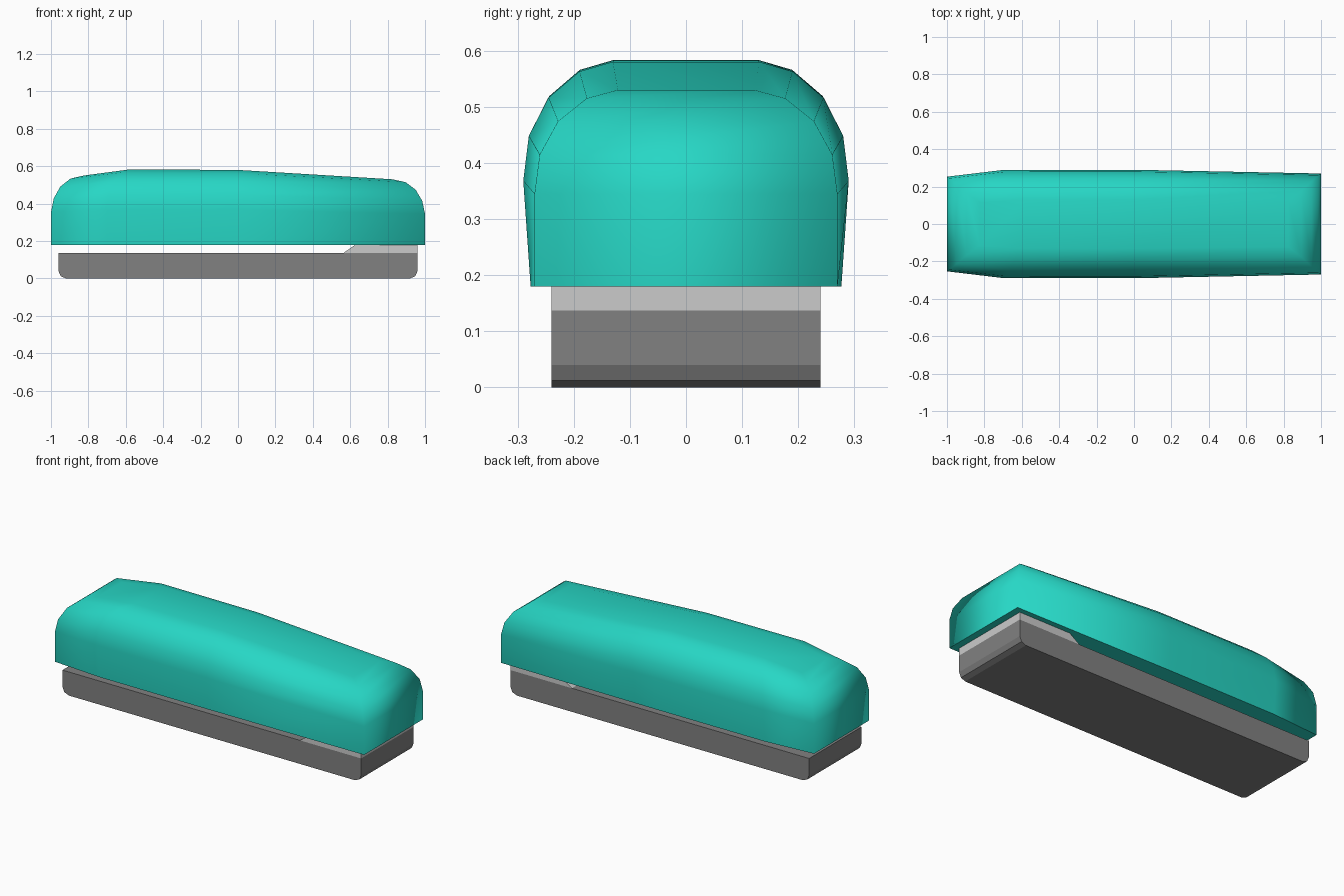
import bpy, bmesh

if "Cube" in bpy.data.objects:
    bpy.data.objects.remove(bpy.data.objects["Cube"])


def material(name, rgb):
    m = bpy.data.materials.new(name)
    m.diffuse_color = (*rgb, 1)
    m.use_nodes = True
    m.node_tree.nodes["Principled BSDF"].inputs["Base Color"].default_value = m.diffuse_color
    return m


teal = material("teal", (0.02, 0.68, 0.56))
dark_grey = material("dark grey", (0.22, 0.22, 0.22))
light_grey = material("light grey", (0.60, 0.60, 0.60))


def finish(bm, name, mat):
    bmesh.ops.recalc_face_normals(bm, faces=bm.faces)
    me = bpy.data.meshes.new(name)
    bm.to_mesh(me)
    bm.free()
    me.materials.append(mat)
    ob = bpy.data.objects.new(name, me)
    bpy.context.collection.objects.link(ob)
    return ob


def extrude_profile(name, pts, half_y, mat):
    bm = bmesh.new()
    face = bm.faces.new([bm.verts.new((x, -half_y, z)) for x, z in pts])
    new = bmesh.ops.extrude_face_region(bm, geom=[face])["geom"]
    bmesh.ops.translate(bm, vec=(0, 2 * half_y, 0),
                        verts=[v for v in new if isinstance(v, bmesh.types.BMVert)])
    return finish(bm, name, mat)


# Base bar with rounded lower ends
corner = [(0.96, 0.137), (0.96, 0.04), (0.948, 0.012), (0.92, 0.0)]
base = corner + [(-x, z) for x, z in reversed(corner)]
extrude_profile("base", base, 0.24, dark_grey)

# Spacer under the nose, with a sloped rear
extrude_profile("hinge_spacer", [(0.565, 0.137), (0.96, 0.137), (0.96, 0.182), (0.63, 0.182)],
                0.24, light_grey)

# Upper shell: stacked rings that shrink towards the top
stations = [(-1.0, 0.253, 0.550), (-0.70, 0.289, 0.583),
            (0.0, 0.290, 0.580), (1.0, 0.270, 0.530)]   # x, half width, top z
levels = [(1.0, 0.955, 0.0), (1.0, 1.0, 0.47), (0.985, 0.966, 0.67),
          (0.95, 0.845, 0.84), (0.895, 0.655, 0.957), (0.825, 0.45, 1.0)]  # x, y, z scale
bm = bmesh.new()
rings = []
for sx, sy, sz in levels:
    ring = []
    for side in (-1, 1):
        for x, w, top in stations[::-side]:
            y = w if (sz == 0 and abs(x) == 1) else w * sy
            ring.append(bm.verts.new((x * sx, side * y, 0.18 + (top - 0.18) * sz)))
    rings.append(ring)
n = len(rings[0])
for a, b in zip(rings, rings[1:]):
    for i in range(n):
        j = (i + 1) % n
        bm.faces.new((a[i], a[j], b[j], b[i]))
for ring in (rings[0], rings[-1]):
    for i in range(3):
        bm.faces.new((ring[i], ring[i + 1], ring[n - 2 - i], ring[n - 1 - i]))
for f in bm.faces:
    f.smooth = True
# Crisp lower rim
for e in bm.edges:
    if all(abs(v.co.z - 0.18) < 1e-5 for v in e.verts):
        e.smooth = False
finish(bm, "upper_shell", teal)
